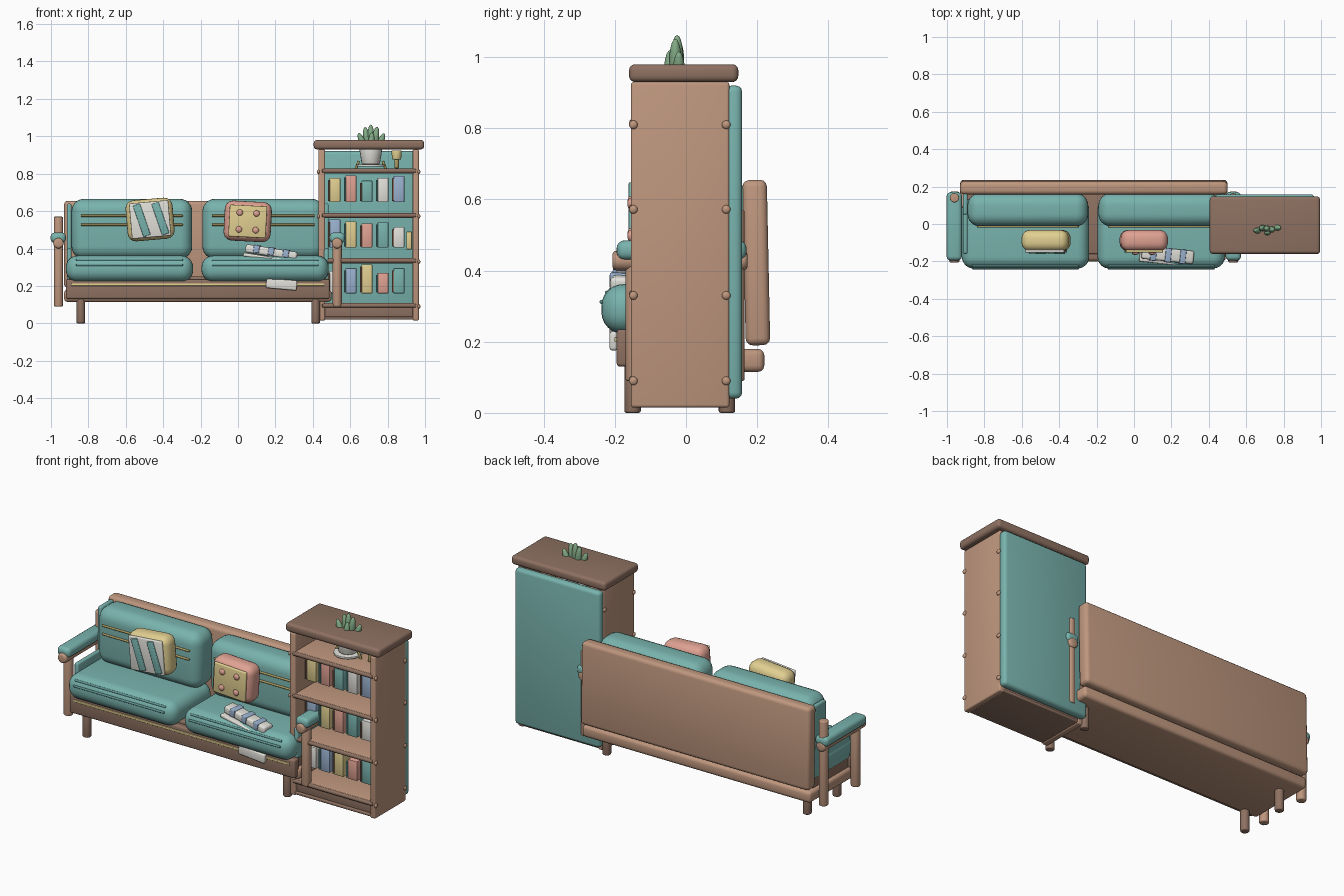
import bpy, bmesh, math
from mathutils import Matrix, Vector

if "Cube" in bpy.data.objects:
    bpy.data.objects.remove(bpy.data.objects["Cube"])

COLORS = dict(teal=(.19, .45, .42), dteal=(.12, .31, .3), wood=(.52, .31, .21), dark=(.27, .165, .12),
              yellow=(.75, .62, .28), pink=(.74, .36, .29), white=(.76, .75, .7),
              blue=(.32, .44, .62), green=(.23, .41, .24), gold=(.42, .33, .12))
MATS = {}
for k, c in COLORS.items():
    MATS[k] = bpy.data.materials.new(k)
    MATS[k].diffuse_color = (*c, 1)


def finish(name, bm, mat, m):
    bm.transform(m)
    me = bpy.data.meshes.new(name)
    bm.to_mesh(me)
    bm.free()
    me.materials.append(MATS[mat])
    ob = bpy.data.objects.new(name, me)
    bpy.context.collection.objects.link(ob)
    return ob


def box(name, x, y, z, mat, bev=.006, seg=3, ry=0, rx=0, rz=0, frame=Matrix()):
    """Rounded box from its three ranges, turned about its own centre."""
    bm = bmesh.new()
    bmesh.ops.create_cube(bm, size=1)
    bmesh.ops.scale(bm, vec=(x[1] - x[0], y[1] - y[0], z[1] - z[0]), verts=bm.verts)
    if bev:
        bmesh.ops.bevel(bm, geom=bm.edges[:], offset=bev, segments=seg, profile=.5, affect='EDGES')
    c = Vector(((x[0] + x[1]) / 2, (y[0] + y[1]) / 2, (z[0] + z[1]) / 2))
    rot = (Matrix.Rotation(math.radians(rz), 4, 'Z') @ Matrix.Rotation(math.radians(ry), 4, 'Y')
           @ Matrix.Rotation(math.radians(rx), 4, 'X'))
    return finish(name, bm, mat, frame @ Matrix.Translation(c) @ rot)


def rod(name, a, b, r, mat, r2=None, bev=.006, n=20):
    """Round bar from a to b with softened ends."""
    a, b = Vector(a), Vector(b)
    bm = bmesh.new()
    bmesh.ops.create_cone(bm, cap_ends=True, segments=n, radius1=r, radius2=r if r2 is None else r2,
                          depth=(b - a).length)
    if bev:
        rim = [e for e in bm.edges if any(len(f.verts) > 4 for f in e.link_faces)]
        bmesh.ops.bevel(bm, geom=rim, offset=bev, segments=3, profile=.5, affect='EDGES')
    q = (b - a).to_track_quat('Z', 'Y').to_matrix().to_4x4()
    return finish(name, bm, mat, Matrix.Translation((a + b) / 2) @ q)


def ball(name, c, s, mat, ry=0, frame=Matrix()):
    bm = bmesh.new()
    bmesh.ops.create_uvsphere(bm, u_segments=16, v_segments=10, radius=1)
    return finish(name, bm, mat, frame @ Matrix.Translation(c)
                  @ Matrix.Rotation(math.radians(ry), 4, 'Y') @ Matrix.Diagonal((*s, 1)))


# Sofa frame
box("sofa_base", (-.93, .5), (-.17, .22), (.115, .18), 'wood', .018)
box("sofa_deck", (-.91, .48), (-.16, .165), (.17, .25), 'dark')
box("front_apron", (-.92, .49), (-.195, -.15), (.13, .235), 'dark', .01)
box("apron_trim", (-.89, .46), (-.201, -.19), (.2, .213), 'yellow', .003)
box("sofa_back", (-.93, .5), (.163, .232), (.19, .655), 'wood', .02, rx=1.2)
for x in (-.84, .415):
    for y in (-.15, .115):
        rod("sofa_leg", (x, y, 0), (x, y, .14), .023, 'dark')

# Arms with posts, rails, pads and side panels
for s in (-1, 1):
    X = lambda d: -.215 + s * d
    for y, top in ((-.145, .43), (.14, .57)):
        rod("arm_post", (X(.745), y, .09), (X(.745), y, top), .025, 'wood')
    rod("arm_rail", (X(.745), -.207, .428), (X(.745), .173, .428), .028, 'wood', bev=.012)
    box("arm_pad", sorted((X(.705), X(.787))), (-.195, .17), (.43, .485), 'teal', .022, 4)
    side = sorted((X(.675), X(.7)))
    box("arm_side_panel", side, (-.16, .16), (.23, .40), 'teal', .01)
    box("back_side_panel", side, (.05, .165), (.24, .64), 'teal', .01)

# Cushions with piping
for x0, x1 in ((-.92, -.24), (-.195, .485)):
    box("seat_cushion", (x0, x1), (-.238, .14), (.222, .362), 'teal', .062, 6)
    bx0, bx1 = (-.89, -.245) if x0 < -.5 else (-.19, .46)
    box("back_cushion", (bx0, bx1), (-.012, .165), (.345, .665), 'teal', .065, 6)
    for z, y in ((.338, -.222), (.312, -.237)):
        rod("seat_piping", (x0 + .055, y, z), (x1 - .055, y, z), .006, 'dteal', bev=.002, n=10)
    for z in (.575, .527):
        rod("back_piping", (bx0 + .05, -.013, z), (bx1 - .05, -.013, z), .006, 'gold', bev=.002, n=10)

# Striped throw pillow
F = Matrix.Translation((-.47, -.087, .555)) @ Matrix.Rotation(math.radians(-5), 4, 'Y')
box("yellow_pillow", (-.126, .126), (-.058, .055), (-.11, .11), 'yellow', .045, 5, frame=F)
box("pillow_panel", (-.105, .105), (-.066, -.05), (-.095, .095), 'white', .006, frame=F)
for x in (-.045, .055):
    box("pillow_stripe", (x - .02, x + .02), (-.074, -.06), (-.088, .088), 'teal', .004, ry=-14, frame=F)

# Buttoned throw pillow
F = Matrix.Translation((.052, -.087, .545)) @ Matrix.Rotation(math.radians(3), 4, 'Y')
box("pink_pillow", (-.126, .126), (-.058, .055), (-.107, .107), 'pink', .045, 5, frame=F)
box("pillow_panel", (-.1, .1), (-.066, -.05), (-.085, .085), 'yellow', .006, frame=F)
for x in (-.045, .045):
    for z in (-.045, .045):
        ball("pillow_button", (x, -.068, z), (.017, .01, .017), 'pink', frame=F)

# Folded throw on the right seat, with its hanging end
F = Matrix.Translation((.18, -.165, .38)) @ Matrix.Rotation(math.radians(9), 4, 'Y') @ Matrix.Rotation(math.radians(-6), 4, 'Z')
box("throw_fold", (-.14, .14), (-.035, .035), (-.022, .022), 'white', .012, frame=F)
box("throw_lower_fold", (-.145, .09), (-.05, .03), (-.045, -.025), 'white', .007, frame=F)
for x in (-.08, 0, .08):
    box("throw_patch", (x - .016, x + .016), (-.04, .037), (-.016, .026), 'blue', .004, frame=F)
box("throw_end", (.15, .315), (-.215, -.19), (.182, .235), 'white', .008, ry=5)

# Bookcase carcass
box("bookcase_top", (.405, .995), (-.16, .147), (.93, .98), 'dark', .017, 4)
for x in ((.43, .466), (.934, .967)):
    box("bookcase_side", x, (-.155, .122), (.015, .93), 'wood', .008)
box("bookcase_back", (.432, .965), (.11, .158), (.04, .92), 'teal', .018)
box("bookcase_plinth", (.45, .95), (-.14, .12), (.03, .1), 'dark')
box("plinth_edge", (.45, .95), (-.152, .12), (.02, .036), 'dark', .005)
for z in (.095, .335, .577, .815):
    box("bookcase_shelf", (.45, .952), (-.15, .12), (z - .014, z + .014), 'wood', .004)
    rod("shelf_lip", (.45, -.148, z), (.952, -.148, z), .012, 'dark', bev=.003, n=12)
    for x in (.43, .967):
        for y in (-.148, .113):
            ball("shelf_pin", (x, y, z - .005), (.008, .012, .012), 'wood')

# Books: colour order and heights for each row
rows = ((.648, (('yellow', .13), ('pink', .143), ('teal', .115), ('white', .13), ('blue', .14))),
        (.405, (('blue', .15), ('yellow', .14), ('pink', .13), ('teal', .135), ('white', .11))),
        (.16, (('white', .12), ('blue', .135), ('yellow', .155), ('pink', .11), ('teal', .135))))
for z, books in rows:
    for i, (mat, h) in enumerate(books):
        x = .518 + i * .0857
        box("book", (x - .029, x + .029), (-.085, .045), (z, z + h), mat, .004, 2)
        box("book_cover", (x - .037, x - .026), (-.09, .045), (z + .006, z + h - .012), 'dteal' if i % 2 else 'dark', .002, 1)
box("small_book", (.9, .93), (-.085, .03), (.395, .49), 'yellow', .004, 2)

# Potted plant on a small stand, and a cup
for x in (.63, .79):
    rod("stand_foot", (x, -.03, .825), (x * .8 + .142, -.03, .868), .007, 'gold', bev=.002, n=10)
rod("plant_stand", (.71, -.03, .838), (.71, -.03, .85), .075, 'white', bev=.003)
rod("plant_pot", (.71, -.03, .85), (.71, -.03, .935), .048, 'white', r2=.062)
rod("cup", (.848, -.03, .875), (.848, -.03, .925), .024, 'yellow', r2=.028)
rod("cup_base", (.848, -.03, .829), (.848, -.03, .876), .012, 'gold')
for x, y, top, a in ((.71, -.025, 1.062, 0), (.688, -.022, 1.05, -8), (.735, -.03, 1.052, 8),
                     (.668, -.035, 1.022, -22), (.758, -.02, 1.02, 22), (.712, -.045, 1.02, 4)):
    ball("plant_leaf", (x, y, top - .062), (.018, .017, .062), 'green', ry=a)

# Smooth shading with sharp corners kept
bpy.ops.object.select_all(action='SELECT')
bpy.context.view_layer.objects.active = bpy.context.scene.objects[0]
bpy.ops.object.shade_smooth_by_angle(angle=math.radians(35))

for m in bpy.data.materials:
    if m.users and not m.is_grease_pencil:
        m.use_nodes = True
        m.node_tree.nodes["Principled BSDF"].inputs["Base Color"].default_value = m.diffuse_color
